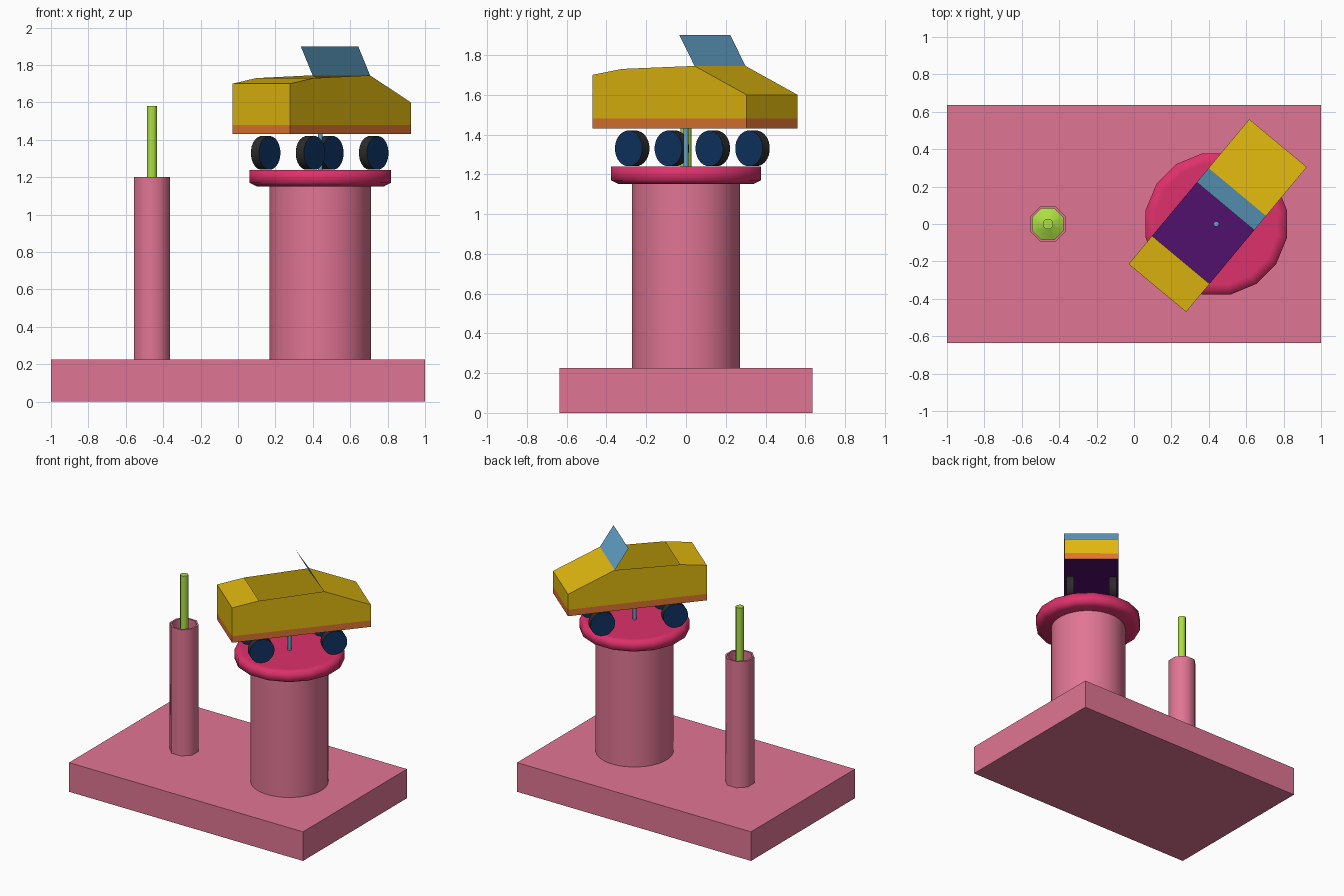
import bpy, bmesh, math
from mathutils import Matrix, Vector

if "Cube" in bpy.data.objects:
    bpy.data.objects.remove(bpy.data.objects["Cube"])


def material(name, r, g, b):
    m = bpy.data.materials.new(name)
    lin = [c / 12.92 if c <= 0.04045 else ((c + 0.055) / 1.055) ** 2.4 for c in (r, g, b)]
    m.diffuse_color = (*lin, 1)
    m.use_nodes = True
    m.node_tree.nodes["Principled BSDF"].inputs["Base Color"].default_value = m.diffuse_color
    return m


PINK = material("dusty pink", 0.88, 0.46, 0.58)
ROSE = material("deep rose", 0.87, 0.19, 0.42)
YELLOW = material("yellow", 0.88, 0.72, 0.06)
ORANGE = material("orange", 0.88, 0.46, 0.19)
STEEL = material("steel blue", 0.39, 0.64, 0.79)
GREEN = material("lime green", 0.67, 0.87, 0.26)
PURPLE = material("dark purple", 0.32, 0.06, 0.43)
NAVY = material("navy", 0.055, 0.2, 0.38)
BLACK = material("black", 0.17, 0.17, 0.17)


def add(name, verts, faces, mats, matrix=None, smooth=None):
    me = bpy.data.meshes.new(name)
    me.from_pydata([Vector(v) for v in verts], [], faces)
    bm = bmesh.new()
    bm.from_mesh(me)
    bmesh.ops.recalc_face_normals(bm, faces=bm.faces)
    bm.to_mesh(me)
    bm.free()
    for m in mats:
        me.materials.append(m)
    ob = bpy.data.objects.new(name, me)
    bpy.context.collection.objects.link(ob)
    if matrix:
        ob.matrix_world = matrix
    if smooth:
        bpy.ops.object.select_all(action='DESELECT')
        ob.select_set(True)
        bpy.context.view_layer.objects.active = ob
        bpy.ops.object.shade_smooth_by_angle(angle=math.radians(smooth))
    return ob


def lathe(name, profile, n, mats, matrix, smooth=50, caps=(True, True)):
    """Revolve (radius, z) points round z, with optional end caps."""
    verts, faces = [], []
    for r, z in profile:
        for i in range(n):
            a = 2 * math.pi * (i + 0.5) / n
            verts.append((r * math.cos(a), r * math.sin(a), z))
    for k in range(len(profile) - 1):
        for i in range(n):
            j = (i + 1) % n
            faces.append((k * n + i, k * n + j, (k + 1) * n + j, (k + 1) * n + i))
    if caps[0]:
        faces.append(tuple(reversed(range(n))))
    if caps[1]:
        faces.append(tuple(range((len(profile) - 1) * n, len(profile) * n)))
    return add(name, verts, faces, mats, matrix, smooth)


# Base slab
corners = [(-1, -0.635), (1, -0.635), (1, 0.635), (-1, 0.635)]
ring = [(i, (i + 1) % 4, (i + 1) % 4 + 4, i + 4) for i in range(4)]
add("base", [(x, y, z) for z in (0, 0.225) for x, y in corners],
    ring + [(0, 1, 2, 3), (4, 5, 6, 7)], [PINK])

# Hollow post with the lever standing in it
POST = Matrix.Translation((-0.46, 0, 0))
lathe("lever_post", [(0.104, 0.22), (0.104, 1.2), (0.09, 1.2), (0.09, 0.98)], 8, [PINK], POST,
      caps=(False, False))
lathe("lever", [(0.09, 1.0), (0.03, 1.03), (0.03, 1.58)], 8, [GREEN], POST)

# Column, turntable and pivot pin
COLUMN = Matrix.Translation((0.44, 0, 0))
lathe("column", [(0.273, 0.22), (0.273, 1.16)], 32, [PINK], COLUMN)
lathe("turntable", [(0.345, 1.15), (0.385, 1.17), (0.385, 1.24), (0.33, 1.24)], 16, [ROSE], COLUMN,
      smooth=120)
lathe("pivot_pin", [(0.013, 1.23), (0.013, 1.435)], 8, [STEEL], COLUMN)

# Car, built along local x and turned about z
CAR = Matrix.Translation((0.4475, 0.045, 0)) @ Matrix.Rotation(math.radians(50.2), 4, 'Z')
L, W = 0.504, 0.2
plan = [(-L, -W), (L, -W), (L, W), (-L, W)]
add("car_floor", [(x, y, 1.43) for x, y in plan], [(0, 1, 2, 3)], [PURPLE], CAR)
add("car_stripe", [(x, y, z) for z in (1.43, 1.48) for x, y in plan], ring, [ORANGE], CAR)

# Body shell from its side profile, left open at the bottom and the cockpit
side = [(-L, 1.48), (L, 1.48), (L, 1.60), (0.164, 1.745), (-0.308, 1.73), (-L, 1.70)]
n = len(side)
shell = [tuple(range(n)), tuple(range(n, 2 * n))]
shell += [(i, (i + 1) % n, (i + 1) % n + n, i + n) for i in range(n) if i not in (0, 3)]
add("car_body", [(x, y, z) for y in (-W, W) for x, z in side], shell, [YELLOW], CAR)

# Windscreen leaning back over the cockpit
add("windscreen", [(0.164, -W, 1.745), (0.164, W, 1.745), (0.065, W, 1.90), (0.065, -W, 1.90)],
    [(0, 1, 2, 3)], [STEEL], CAR)

# Wheels: black tread, navy sides
for end, u in (("rear", -0.281), ("front", 0.247)):
    for hand, v in (("right", -0.156), ("left", 0.156)):
        place = CAR @ Matrix.Translation((u, v, 1.33)) @ Matrix.Rotation(math.pi / 2, 4, 'X')
        wheel = lathe(f"{end}_{hand}_wheel", [(0.09, -0.028), (0.09, 0.028)], 24,
                      [BLACK, NAVY], place)
        for p in wheel.data.polygons:
            p.material_index = int(abs(p.normal.z) > 0.5)
